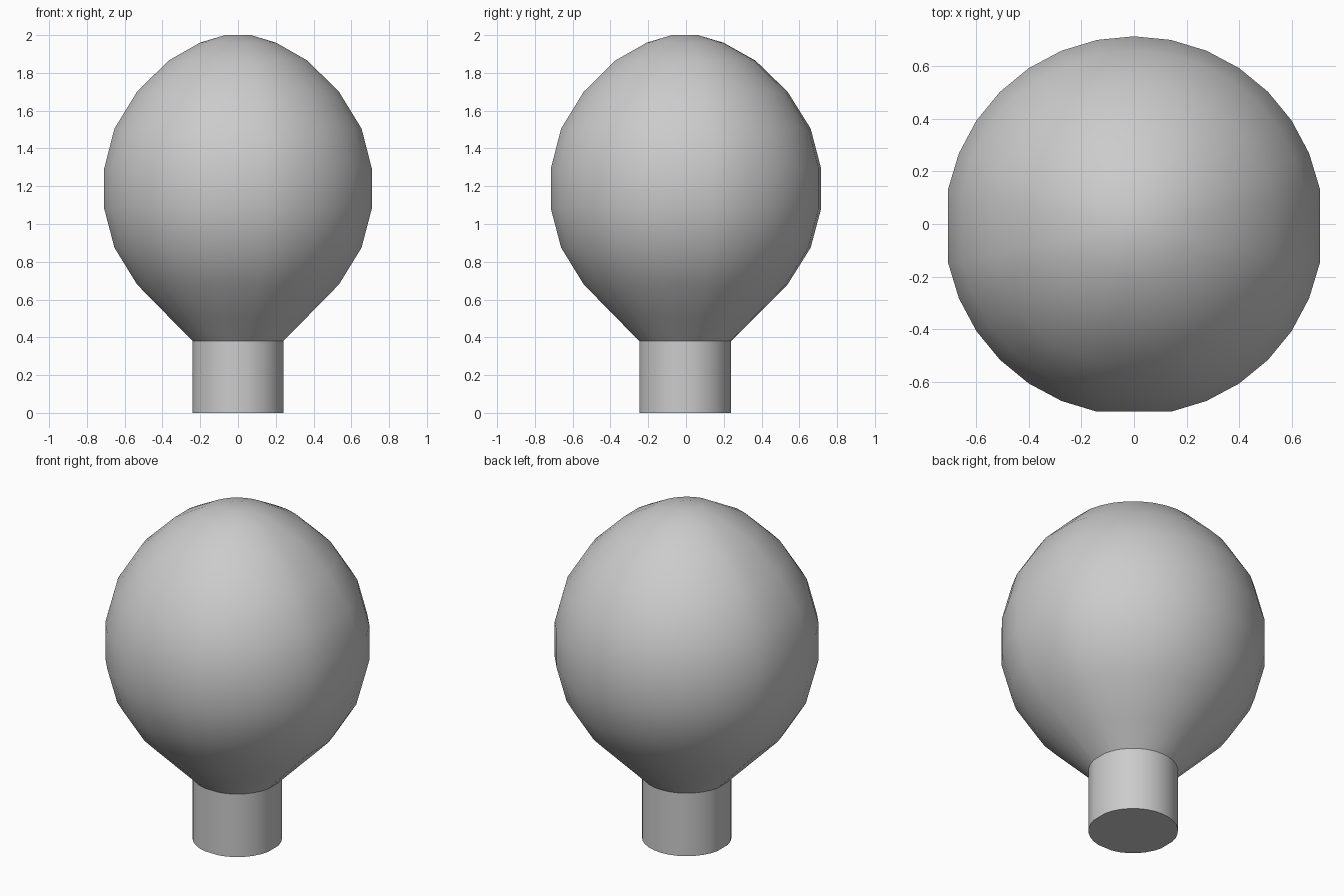
import bpy, bmesh, math

cube = bpy.data.objects.get("Cube")
if cube:
    bpy.data.objects.remove(cube, do_unlink=True)

grey = bpy.data.materials.new("plain grey")
grey.use_nodes = True
grey.diffuse_color = (0.6, 0.6, 0.6, 1)
grey.node_tree.nodes["Principled BSDF"].inputs["Base Color"].default_value = (0.6, 0.6, 0.6, 1)

SEGMENTS = 32
CENTRE_Y = -0.007
# Wider facets sit on the left, right and front of every ring
ANGLES = [2 * math.pi * i / SEGMENTS for i in range(SEGMENTS) if i not in (0, 16, 24)]


def lathe(name, profile, cap_bottom=False, cap_top=False):
    """Turn a (radius, height) profile, listed from bottom to top, around z."""
    bm = bmesh.new()
    rings = [[bm.verts.new((r * math.cos(a), CENTRE_Y + r * math.sin(a), z)) for a in ANGLES]
             for r, z in profile]
    n = len(ANGLES)
    for low, high in zip(rings, rings[1:]):
        for i in range(n):
            j = (i + 1) % n
            bm.faces.new((low[i], low[j], high[j], high[i]))
    if cap_bottom:
        bm.faces.new(rings[0][::-1])
    if cap_top:
        bm.faces.new(rings[-1])
    mesh = bpy.data.meshes.new(name)
    bm.to_mesh(mesh)
    bm.free()
    mesh.materials.append(grey)
    obj = bpy.data.objects.new(name, mesh)
    bpy.context.collection.objects.link(obj)
    bpy.ops.object.select_all(action='DESELECT')
    obj.select_set(True)
    bpy.context.view_layer.objects.active = obj
    bpy.ops.object.shade_smooth_by_angle(angle=math.radians(40))
    return obj


# Stem
lathe("stem", [(0.245, 0), (0.245, 0.38)], cap_bottom=True)

# Round bulb tapering down to the stem
lathe("bulb", [(0.245, 0.38), (0.375, 0.51), (0.545, 0.68), (0.667, 0.875),
               (0.722, 1.08), (0.722, 1.295), (0.667, 1.505), (0.545, 1.70),
               (0.375, 1.865), (0.205, 1.96), (0.07, 2.0)], cap_top=True)
